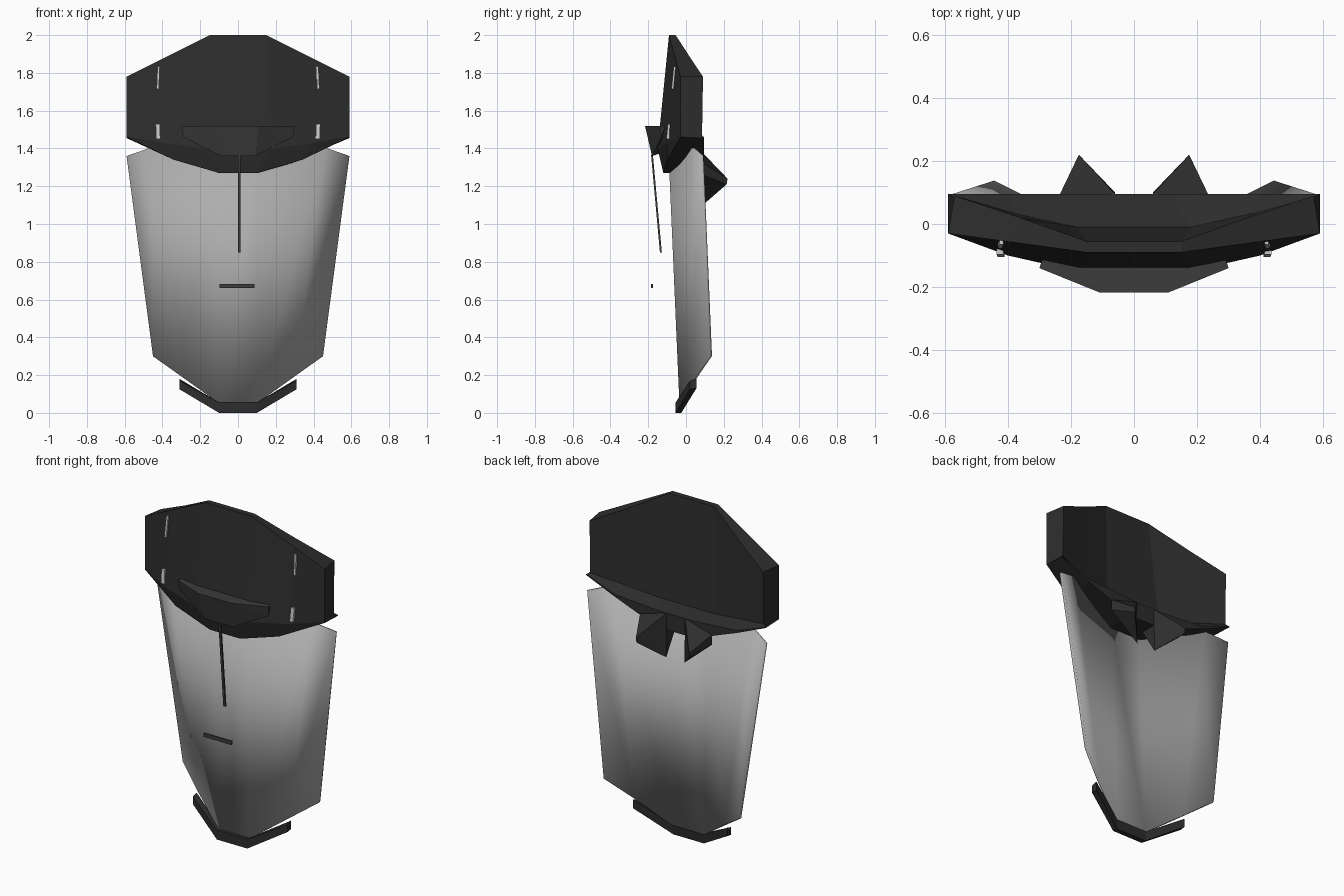
import bpy, bmesh
from mathutils import Vector

if "Cube" in bpy.data.objects:
    bpy.data.objects.remove(bpy.data.objects["Cube"])


def material(name, v):
    m = bpy.data.materials.new(name)
    m.diffuse_color = (v, v, v, 1)
    m.use_nodes = True
    m.node_tree.nodes["Principled BSDF"].inputs["Base Color"].default_value = m.diffuse_color
    return m


dark = material("dark_cloth", 0.026)
dark_trim = material("dark_trim", 0.045)
grey = material("mid_grey", 0.42)
light = material("light_grey", 0.8)


def finish(name, bm, mat):
    bmesh.ops.remove_doubles(bm, verts=bm.verts, dist=0.0005)
    bmesh.ops.recalc_face_normals(bm, faces=bm.faces)
    me = bpy.data.meshes.new(name)
    bm.to_mesh(me)
    bm.free()
    ob = bpy.data.objects.new(name, me)
    bpy.context.collection.objects.link(ob)
    me.materials.append(mat)
    return ob


def flip(p):
    return (-p[0], p[1], p[2])


def mirrored(sections):
    """Sections from outside to centre, continued on the other side."""
    return sections + [[flip(p) for p in s] for s in reversed(sections)]


def loft(name, sections, mat, closed=True):
    bm = bmesh.new()
    rings = [[bm.verts.new(p) for p in s] for s in sections]
    n = len(rings[0])
    for a, b in zip(rings, rings[1:]):
        for i in range(n if closed else n - 1):
            j = (i + 1) % n
            bm.faces.new((a[i], a[j], b[j], b[i]))
    if closed:
        bm.faces.new(rings[0])
        bm.faces.new(rings[-1])
    return finish(name, bm, mat)


def hull(name, pts, mat):
    bm = bmesh.new()
    for p in pts:
        bm.verts.new(p)
    res = bmesh.ops.convex_hull(bm, input=bm.verts)
    bmesh.ops.delete(bm, geom=list({v for v in res["geom_interior"]}), context='VERTS')
    bmesh.ops.dissolve_limit(bm, angle_limit=0.02, verts=bm.verts, edges=bm.edges)
    return finish(name, bm, mat)


def bar(name, a, b, w, d, mat):
    """Thin upright strip from a to b."""
    corners = [(-w, -d), (w, -d), (w, d), (-w, d)]
    return loft(name, [[(p[0] + x, p[1] + y, p[2]) for x, y in corners] for p in (a, b)], mat)


# Curved face plate
plate = loft("face_plate", mirrored([
    [(0.59, 0.08, 1.36), (0.45, 0.125, 0.30)],
    [(0.46, 0.03, 1.405), (0.30, 0.05, 0.193)],
    [(0.10, -0.09, 1.32), (0.10, -0.035, 0.05)],
]), grey, closed=False)
if plate.data.polygons[0].normal.y > 0:
    plate.data.flip_normals()
sol = plate.modifiers.new("thickness", 'SOLIDIFY')
sol.thickness = 0.014
sol.offset = -1
bpy.context.view_layer.objects.active = plate
plate.select_set(True)
bpy.ops.object.shade_smooth_by_angle(angle=0.7)
plate.select_set(False)

# Head cap: front, underside, rear ledge and hollow back
loft("head_cap", mirrored([
    [(0.59, -0.03, 1.78), (0.59, -0.03, 1.465), (0.59, -0.028, 1.46), (0.59, 0.095, 1.455),
     (0.59, 0.095, 1.46), (0.57, 0.085, 1.47), (0.57, 0.09, 1.78)],
    [(0.40, -0.056, 1.875), (0.40, -0.10, 1.43), (0.34, -0.10, 1.34), (0.40, 0.095, 1.375),
     (0.40, 0.095, 1.39), (0.38, 0.035, 1.43), (0.36, 0.02, 1.885)],
    [(0.15, -0.09, 2.0), (0.18, -0.15, 1.40), (0.10, -0.12, 1.27), (0.12, 0.095, 1.27),
     (0.12, 0.095, 1.37), (0.18, -0.01, 1.39), (0.15, -0.055, 2.0)],
]), dark)

# Brow peak at the front of the cap
half = [(0.30, -0.14, 1.52), (0.11, -0.217, 1.52), (0.29, -0.13, 1.46),
        (0.09, -0.18, 1.36), (0.29, -0.11, 1.52), (0.10, -0.12, 1.38)]
hull("brow_peak", half + [flip(p) for p in half], dark_trim)

# Two knot ends at the back
knot = [(0.235, 0.095, 1.32), (0.06, 0.095, 1.37), (0.06, 0.10, 1.11), (0.175, 0.22, 1.24),
        (0.175, 0.215, 1.21), (0.06, 0.0, 1.37), (0.06, 0.0, 1.27), (0.235, 0.09, 1.26)]
hull("knot_end_right", knot, dark)
hull("knot_end_left", [flip(p) for p in knot], dark)

# Light slits on the cap
for s, side in ((1, "right"), (-1, "left")):
    bar("upper_slit_" + side, (s * 0.425, -0.065, 1.715), (s * 0.42, -0.053, 1.835), 0.006, 0.012, light)
    bar("lower_slit_" + side, (s * 0.422, -0.096, 1.45), (s * 0.425, -0.088, 1.53), 0.011, 0.008, light)

# Nose line and mouth
bar("nose_line", (0.007, -0.133, 0.85), (0.007, -0.18, 1.365), 0.007, 0.005, dark_trim)
bar("mouth", (-0.005, -0.18, 0.66), (-0.005, -0.18, 0.682), 0.092, 0.005, dark_trim)

# Chin strap
loft("chin_strap", mirrored([
    [(0.31, 0.02, 0.125), (0.31, 0.055, 0.13), (0.31, 0.055, 0.18), (0.31, 0.02, 0.17)],
    [(0.10, -0.055, 0.0), (0.10, -0.025, 0.0), (0.10, -0.02, 0.055), (0.10, -0.055, 0.055)],
]), dark)
